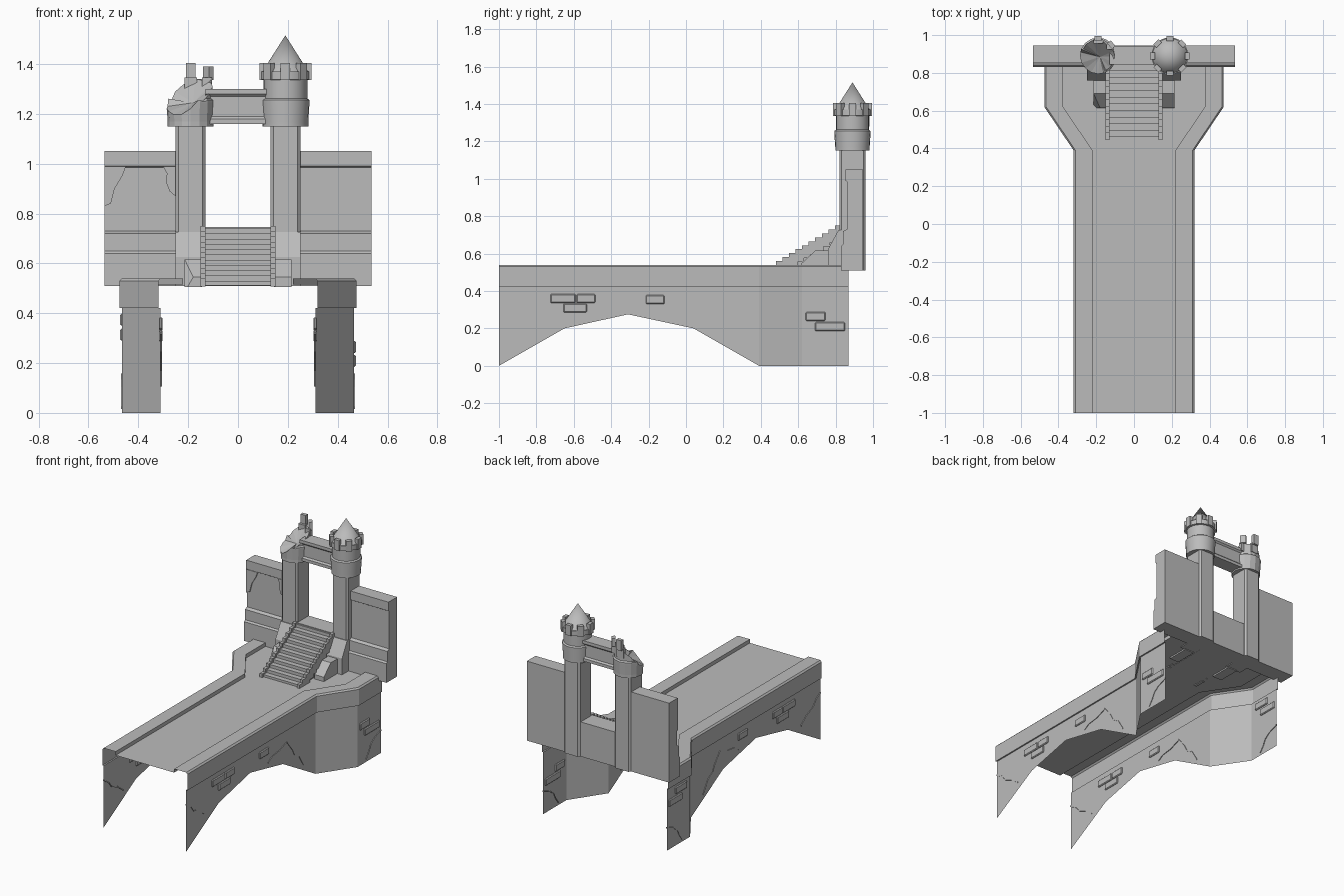
import bpy, bmesh, math, random
from mathutils import Vector

random.seed(4)
if "Cube" in bpy.data.objects:
    bpy.data.objects.remove(bpy.data.objects["Cube"], do_unlink=True)

stone = bpy.data.materials.new("grey stone")
stone.use_nodes = True
GREY = (0.5, 0.5, 0.5, 1)
stone.diffuse_color = GREY
stone.node_tree.nodes["Principled BSDF"].inputs["Base Color"].default_value = GREY


def finish(name, bm, recalc=True, smooth=False, mirror=False):
    if recalc:
        bmesh.ops.recalc_face_normals(bm, faces=bm.faces)
    me = bpy.data.meshes.new(name)
    bm.to_mesh(me)
    bm.free()
    me.materials.append(stone)
    ob = bpy.data.objects.new(name, me)
    bpy.context.collection.objects.link(ob)
    if mirror:
        ob.modifiers.new("mirror", "MIRROR")
    if smooth:
        bpy.ops.object.select_all(action="DESELECT")
        ob.select_set(True)
        bpy.context.view_layer.objects.active = ob
        bpy.ops.object.shade_smooth_by_angle(angle=math.radians(35))
    return ob


def prism(bm, profile, lo, hi, axis="x"):
    """Extrude a closed profile along one axis: (y, z) on x, (x, z) on y, (x, y) on z."""
    place = {"x": lambda p, t: (t, p[0], p[1]),
             "y": lambda p, t: (p[0], t, p[1]),
             "z": lambda p, t: (p[0], p[1], t)}[axis]
    a = [bm.verts.new(place(p, lo)) for p in profile]
    b = [bm.verts.new(place(p, hi)) for p in profile]
    bm.faces.new(a)
    bm.faces.new(b[::-1])
    for i in range(len(a)):
        k = (i + 1) % len(a)
        bm.faces.new((a[i], b[i], b[k], a[k]))


def box(bm, x0, x1, y0, y1, z0, z1):
    prism(bm, [(y0, z0), (y1, z0), (y1, z1), (y0, z1)], x0, x1)


def lathe(bm, profile, cx, cy, n=24):
    rings = [[bm.verts.new((cx + r * math.cos(math.tau * i / n),
                            cy + r * math.sin(math.tau * i / n), z))
              for i in range(n)] for r, z in profile]
    for lo, hi in zip(rings, rings[1:]):
        for i in range(n):
            k = (i + 1) % n
            bm.faces.new((lo[i], lo[k], hi[k], hi[i]))
    bm.faces.new(rings[0][::-1])
    bm.faces.new(rings[-1])


def cut(bm, point, normal):
    """Slice off everything on the normal side and cap with rough facets."""
    geom = bm.verts[:] + bm.edges[:] + bm.faces[:]
    res = bmesh.ops.bisect_plane(bm, geom=geom, plane_co=point, plane_no=normal,
                                 clear_outer=True)
    edges = [e for e in res["geom_cut"] if isinstance(e, bmesh.types.BMEdge)]
    return bmesh.ops.contextual_create(bm, geom=edges)["faces"]


# Bridge shell: deck, parapets and arched side walls as one open sheet
stations = [(-1, 0, 0), (-.65, 0, .2), (-.31, 0, .275), (.04, 0, .2),
            (.39, 0, 0), (.62, .155, 0), (.87, .155, 0)]   # y, flare, wall foot
bm = bmesh.new()
grid = []
for y, flare, foot in stations:
    section = [(.22, .515), (.22, .54), (.31, .54), (.32, .53),
               (.32, .42), (.31, .42), (.31, foot)]
    row = [bm.verts.new((0, y, .515))]
    row += [bm.verts.new((x + flare, y, z)) for x, z in section]
    grid.append(row)
for r0, r1 in zip(grid, grid[1:]):
    for j in range(len(r0) - 1):
        bm.faces.new((r0[j], r0[j + 1], r1[j + 1], r1[j]))
finish("bridge_shell", bm, recalc=False, mirror=True)

# Raised bricks set through the side walls
bricks = [(-.725, -.59, .335), (-.585, -.485, .335), (-.655, -.53, .285), (-.215, -.115, .33)]
for side, name, extra in ((1, "left_wall_bricks", [(.64, .745, .24), (.69, .85, .185)]),
                          (-1, "right_wall_bricks", [(.66, .78, .35), (.71, .85, .29)])):
    bm = bmesh.new()
    for y0, y1, z in bricks + extra:
        x = side * (.465 if y0 > .6 else .31)
        box(bm, x - .008, x + .008, y0, y1, z, z + .048)
    ob = finish(name, bm)
    bev = ob.modifiers.new("worn edges", "BEVEL")
    bev.width, bev.segments = .005, 1

# Jagged cracks running over the walls
cracks = [(.31, [(-.12, .27), (-.08, .295), (0, .305), (.08, .335), (.14, .26),
                 (.16, .22), (.21, .19), (.26, .11)]),
          (.31, [(-1, .32), (-.95, .29), (-.92, .25), (-.85, .22), (-.79, .175)]),
          (.465, [(.71, .02), (.74, .06), (.76, .1), (.8, .13), (.87, .155)])]
bm = bmesh.new()
for x, pts in cracks:
    up = [(y, z + .004) for y, z in pts]
    down = [(y, z - .004) for y, z in reversed(pts)]
    prism(bm, up + down, x - .005, x + .004)
finish("wall_cracks", bm, mirror=True)

# Rear curtain walls with stepped plinth and coping
profile = [(.83, .51), (.83, .64), (.84, .65), (.84, .72), (.86, .73), (.86, .985),
           (.852, .99), (.852, 1.05), (.945, 1.05), (.945, .51)]
bm = bmesh.new()
prism(bm, profile, .2, .535)
finish("curtain_wall", bm, mirror=True)

# Remains of plaster on the right-hand wall
bm = bmesh.new()
prism(bm, [(-.535, .83), (-.51, .84), (-.495, .9), (-.465, .95), (-.45, .988), (-.535, .988)],
      .852, .862, "y")
prism(bm, [(-.24, .86), (-.275, .89), (-.29, .93), (-.285, .96), (-.3, .988), (-.24, .988)],
      .852, .862, "y")
finish("plaster_remains", bm)

# Sill wall below the gateway
bm = bmesh.new()
box(bm, -.14, .14, .82, .945, .51, .745)
finish("gate_sill", bm)

# Gate columns with chamfered corners
bm = bmesh.new()
c = .012
prism(bm, [(.13, .82 + c), (.13 + c, .82), (.25 - c, .82), (.25, .82 + c),
           (.25, .96 - c), (.25 - c, .96), (.13 + c, .96), (.13, .96 - c)], .51, 1.16, "z")
finish("gate_column", bm, mirror=True)

# Lintel between the towers
bm = bmesh.new()
prism(bm, [(.845, 1.16), (.845, 1.18), (.855, 1.19), (.855, 1.27), (.845, 1.28), (.845, 1.3),
           (.94, 1.3), (.94, 1.28), (.93, 1.27), (.93, 1.19), (.94, 1.18), (.94, 1.16)],
      -.13, .13)
finish("gate_lintel", bm)

# Stairs with raised side kerbs
treads, kerbs = bmesh.new(), bmesh.new()
for i in range(11):
    y, z = .46 + .035 * i, .53 + .021 * i
    box(treads, -.132, .132, y, y + .036 if i < 10 else .84, .512, z)
    box(kerbs, .13, .15, y - .014, y + .03, max(.508, z - .06), z + .009)
finish("stair_treads", treads)
finish("stair_kerbs", kerbs, mirror=True)

# Sloped pedestals beside the stairs; the right one is chipped
for side, name in ((1, "left"), (-1, "right")):
    bm = bmesh.new()
    prism(bm, [(.615, .505), (.615, .545), (.69, .615), (.77, .615), (.77, .505)],
          side * .145, side * .215)
    if side < 0:
        cut(bm, Vector((-.19, .64, .57)), Vector((-.6, -.6, .35)))
    finish(name + "_stair_pedestal", bm)
bm = bmesh.new()
prism(bm, [(.76, .51), (.76, .625), (.815, .725), (.84, .725), (.84, .51)], .135, .25)
finish("column_plinth", bm, mirror=True)


# Tower heads
def merlons(bm, cx, cy, angles, top):
    for a in angles:
        u = Vector((math.cos(math.radians(a)), math.sin(math.radians(a)), 0))
        t = Vector((-u.y, u.x, 0)) * .019
        centre = Vector((cx, cy, 0))
        corners = [centre + u * .08 - t, centre + u * .104 - t,
                   centre + u * .104 + t, centre + u * .08 + t]
        prism(bm, [(p.x, p.y) for p in corners], 1.335, top, "z")


head = [(.092, 1.15), (.092, 1.17), (.097, 1.245), (.097, 1.255), (.088, 1.262),
        (.088, 1.335), (.098, 1.338), (.098, 1.37)]
bm = bmesh.new()
lathe(bm, head, .19, .89)
finish("left_tower_head", bm, smooth=True)
bm = bmesh.new()
merlons(bm, .19, .89, range(0, 360, 45), 1.405)
finish("left_tower_merlons", bm)
bm = bmesh.new()
bmesh.ops.create_cone(bm, cap_ends=True, segments=32, radius1=.092, radius2=0, depth=.145)
bmesh.ops.translate(bm, verts=bm.verts, vec=(.19, .89, 1.4425))
finish("left_tower_roof", bm, smooth=True)

# Ruined tower: sliced at a slant, with a jagged broken top
bm = bmesh.new()
lathe(bm, head[:6], -.19, .89, 16)
caps = cut(bm, Vector((-.19, .89, 1.28)), Vector((-.5, -.55, 1)))
rim = {v for f in caps for v in f.verts}
for f in bmesh.ops.poke(bm, faces=caps)["verts"]:
    f.co += Vector((.015, 0, -.03))
for v in rim:
    v.co.z += random.uniform(-.018, .012)
finish("right_tower_ruin", bm)
bm = bmesh.new()
merlons(bm, -.19, .89, (90,), 1.405)
merlons(bm, -.19, .89, (40,), 1.39)
box(bm, -.215, -.165, .955, .98, 1.28, 1.345)
box(bm, -.145, -.105, .925, .95, 1.28, 1.345)
finish("right_tower_merlons", bm)
